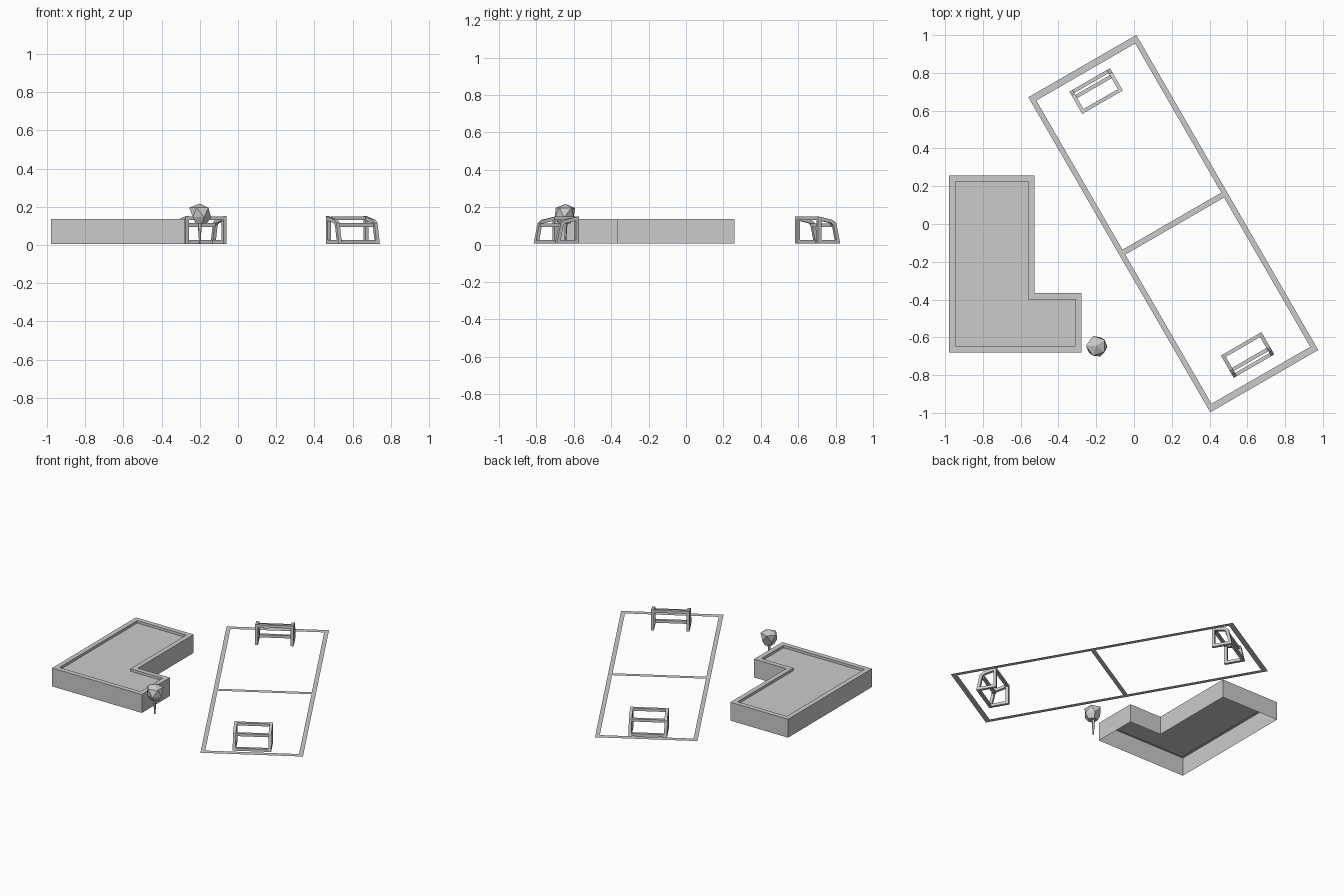
import bpy, bmesh, math
from mathutils import Vector, Matrix

if "Cube" in bpy.data.objects:
    bpy.data.objects.remove(bpy.data.objects["Cube"])

Z0 = 0.006
FIELD = Matrix.Translation((0.208, 0.002, 0)) @ Matrix.Rotation(math.radians(30), 4, 'Z')


def finish(name, bm, mat=Matrix()):
    bmesh.ops.recalc_face_normals(bm, faces=bm.faces)
    me = bpy.data.meshes.new(name)
    bm.to_mesh(me)
    bm.free()
    ob = bpy.data.objects.new(name, me)
    bpy.context.collection.objects.link(ob)
    ob.matrix_world = mat
    return ob


def inset(pts, d):
    """Mitred inward offset of a counter-clockwise polygon."""
    out = []
    for i, p in enumerate(pts):
        p = Vector(p)
        a = (p - Vector(pts[i - 1])).normalized()
        b = (Vector(pts[(i + 1) % len(pts)]) - p).normalized()
        na, nb = Vector((-a.y, a.x)), Vector((-b.y, b.x))
        out.append(p + (na + nb) * d / (1 + na.dot(nb)))
    return out


def bridge(bm, r1, r2):
    n = len(r1)
    for i in range(n):
        j = (i + 1) % n
        bm.faces.new((r1[i], r1[j], r2[j], r2[i]))


def box(bm, lo, hi):
    lo, hi = Vector(lo), Vector(hi)
    m = Matrix.Translation((lo + hi) / 2) @ Matrix.Diagonal((*(hi - lo), 1))
    bmesh.ops.create_cube(bm, size=1, matrix=m)


# L-shaped building: open shell with a rim around a sunken roof
outline = [(-0.98, -0.68), (-0.277, -0.68), (-0.277, -0.366),
           (-0.528, -0.366), (-0.528, 0.258), (-0.98, 0.258)]
inner = inset(outline, 0.034)
bm = bmesh.new()
rings = [[bm.verts.new((p[0], p[1], z)) for p in pts]
         for pts, z in ((outline, Z0), (outline, 0.136), (inner, 0.136), (inner, 0.118))]
for r1, r2 in zip(rings, rings[1:]):
    bridge(bm, r1, r2)
bm.faces.new(rings[-1])
finish("building", bm)

# Flat pitch markings: border and halfway line
W, L, SIDE, END, ZP = 0.33, 0.963, 0.028, 0.036, 0.027
bm = bmesh.new()
for x0, x1, y0, y1 in ((-W, W, L - END, L), (-W, W, -L, END - L),
                       (-W, SIDE - W, END - L, L - END), (W - SIDE, W, END - L, L - END),
                       (SIDE - W, W - SIDE, -0.015, 0.015)):
    bm.faces.new([bm.verts.new((x, y, ZP)) for x, y in ((x0, y0), (x1, y0), (x1, y1), (x0, y1))])
finish("pitch_lines", bm, FIELD)

# Goals: two closed side frames joined by three cross bars
T, HALF = 0.019, 0.124
profile = [(0, Z0), (0.136, Z0), (0.112, 0.115), (0.09, 0.132), (0, 0.151)]
hole = inset(profile, T)


def goal(name, mat):
    bm = bmesh.new()
    for x0 in (-HALF, HALF - T):
        o1, i1, o2, i2 = [[bm.verts.new((x, p[0], p[1])) for p in pts]
                          for x in (x0, x0 + T) for pts in (profile, hole)]
        for a, b in ((o1, i1), (i1, i2), (i2, o2), (o2, o1)):
            bridge(bm, a, b)
    for y, z in ((0, 0.15 - T), (0.086, 0.114 - T), (0.117, Z0)):
        box(bm, (T - HALF, y, z), (HALF - T, y + T, z + T))
    finish(name, bm, mat)


goal("goal_back", FIELD @ Matrix.Translation((-0.003, 0.744, 0)))
goal("goal_front", FIELD @ Matrix.Rotation(math.pi, 4, 'Z') @ Matrix.Translation((0.007, 0.731, 0)))

# Tree: tapered trunk and faceted five-sided crown
TREE = Matrix.Translation((-0.2, -0.645, 0))
bm = bmesh.new()
bmesh.ops.create_cone(bm, cap_ends=True, segments=5, radius1=0.004, radius2=0.012,
                      depth=0.119, matrix=Matrix.Translation((0, 0, Z0 + 0.0595)))
finish("tree_trunk", bm, TREE)

bm = bmesh.new()
for r, z, turn, dx in ((0.0, 0.217, 0, 0), (0.055, 0.196, 180, 0),
                       (0.053, 0.146, 216, 0.006), (0.033, 0.113, 216, 0.004)):
    for k in range(5 if r else 1):
        a = math.radians(turn + 72 * k)
        bm.verts.new((r * math.cos(a) + dx, r * math.sin(a) - dx, z))
bmesh.ops.convex_hull(bm, input=bm.verts)
finish("tree_crown", bm, TREE)
